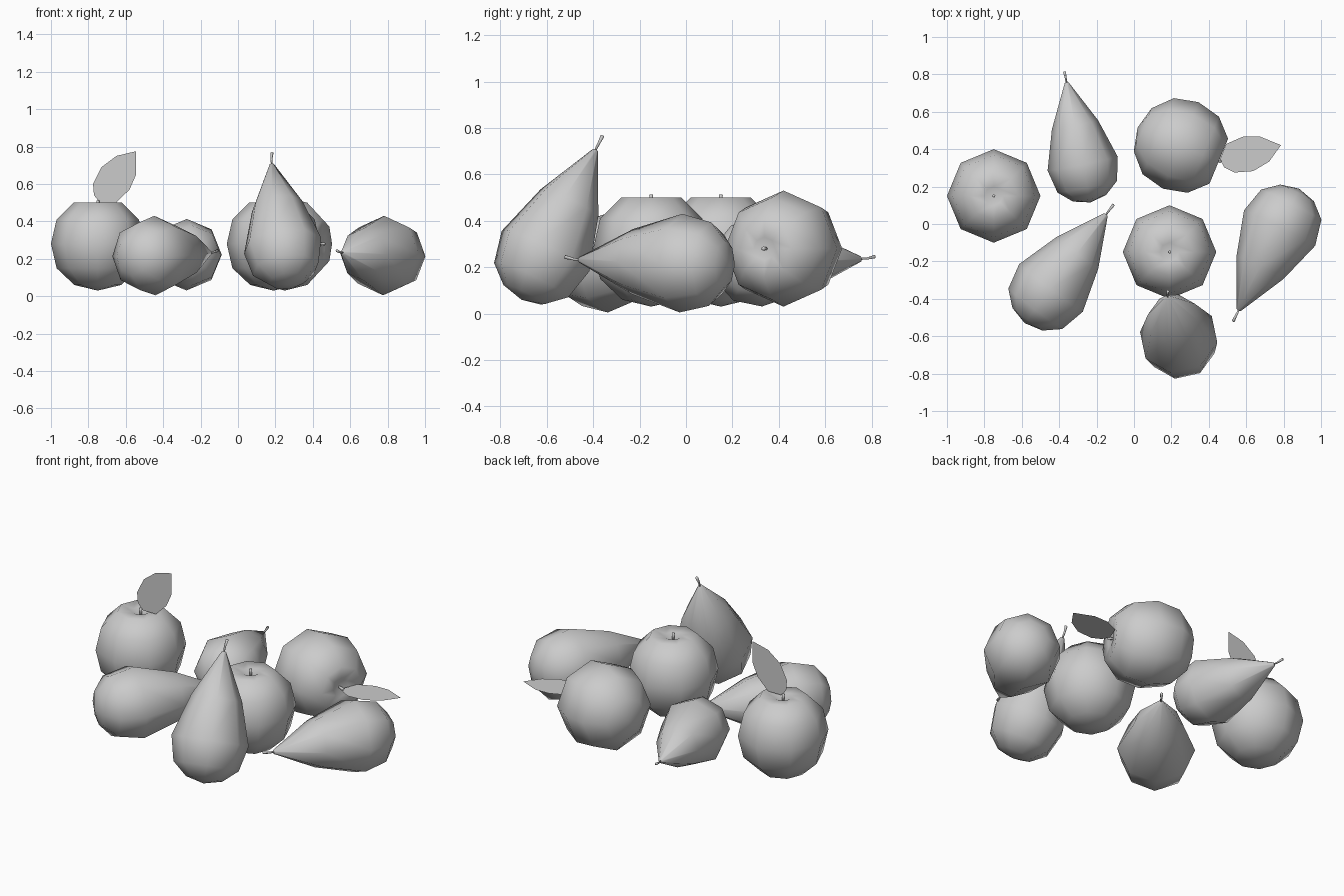
import bpy, bmesh, math
from mathutils import Matrix, Vector

cube = bpy.data.objects.get("Cube")
if cube:
    bpy.data.objects.remove(cube)

grey = bpy.data.materials.new("plain_grey")
grey.use_nodes = True
COLOUR = (0.6, 0.6, 0.6, 1)
grey.diffuse_color = COLOUR
grey.node_tree.nodes["Principled BSDF"].inputs["Base Color"].default_value = COLOUR


def finish(name, bm, frame, smooth=True):
    """Turn a bmesh into an object placed by a frame matrix."""
    mesh = bpy.data.meshes.new(name)
    bm.to_mesh(mesh)
    bm.free()
    for face in mesh.polygons:
        face.use_smooth = smooth
    mesh.materials.append(grey)
    obj = bpy.data.objects.new(name, mesh)
    obj.matrix_world = frame
    bpy.context.collection.objects.link(obj)


def lathe(name, profile, frame, sides=8, lean=0.0):
    """Spin (radius, height) points; lean shifts the rings as height grows."""
    bm = bmesh.new()
    rings = []
    for r, z in profile:
        shift = lean * z * z
        count = sides if r > 0 else 1
        rings.append([bm.verts.new((r * math.cos(math.tau * i / sides) + shift,
                                    r * math.sin(math.tau * i / sides), z))
                      for i in range(count)])
    for a, b in zip(rings, rings[1:]):
        for i in range(sides):
            corners = [a[i % len(a)], a[(i + 1) % len(a)],
                       b[(i + 1) % len(b)], b[i % len(b)]]
            bm.faces.new(list(dict.fromkeys(corners)))
    bmesh.ops.recalc_face_normals(bm, faces=bm.faces)
    finish(name, bm, frame)


def frame_from(origin, x_axis, z_axis, scale=1.0):
    """Frame whose local z follows z_axis and local x stays near x_axis."""
    z = Vector(z_axis).normalized()
    y = z.cross(Vector(x_axis)).normalized()
    x = y.cross(z)
    rotation = Matrix((x, y, z)).transposed().to_4x4()
    return Matrix.Translation(origin) @ rotation @ Matrix.Scale(scale, 4)


# Fruit profiles: apples are centred on the widest ring, pears start at the tip
APPLE = [(0, -.25), (.125, -.22), (.22, -.13), (.25, 0), (.22, .13), (.13, .22), (.05, .215), (0, .19)]
APPLE_STEM = [(0, .18), (.005, .18), (.009, .232), (0, .234)]
PEAR = [(0, -.003), (.012, 0), (.14, .255), (.2125, .49), (.18, .63), (.1, .70), (0, .725)]
PEAR_STEM = [(0, -.01), (.005, -.01), (.006, .03), (.009, .068), (0, .07)]
LEAF = [(.01, .222), (.1, .222), (.17, .29), (.205, .37), (.205, .495),
        (.1, .47), (.02, .41), (-.025, .32), (-.02, .26)]


def apple(name, origin, x_axis, z_axis, leaf):
    frame = frame_from(origin, x_axis, z_axis)
    lathe(name, APPLE, frame)
    lathe(name + "_stem", APPLE_STEM, frame, sides=5)
    if leaf:
        bm = bmesh.new()
        bm.faces.new([bm.verts.new((x, 0, z)) for x, z in LEAF])
        finish(name + "_leaf", bm, frame, smooth=False)


def pear(name, tip, direction, scale=1.0, roll=0.0):
    up = (0, 0, 1) if abs(direction[2]) < .5 else (1, 0, 0)
    frame = frame_from(tip, up, direction, scale) @ Matrix.Rotation(roll, 4, "Z")
    lathe(name, PEAR, frame)
    stem = frame_from(tip, up, [-c for c in direction], scale)
    lathe(name + "_stem", PEAR_STEM, stem, sides=5, lean=2.0)


# Two upright apples and one on its side
apple("left_apple", (-.75, .15, .28), (1, 0, 0), (0, 0, 1), True)
apple("middle_apple", (.19, -.15, .28), (1, 0, 0), (0, 0, 1), False)
apple("tipped_apple", (.25, .42, .28), (.38, .925, 0), (.925, -.38, 0), True)

# One leaning pear and three lying down
pear("leaning_pear", (.18, -.39, .705), (.12, -.44, -.89), roll=math.radians(12))
pear("right_pear", (.56, -.46, .232), (.446, .895, -.03))
pear("front_left_pear", (-.15, .05, .232), (-.6, -.8, -.03))
pear("back_pear", (-.36, .755, .235), (.194, -.98, -.03), scale=.9)
